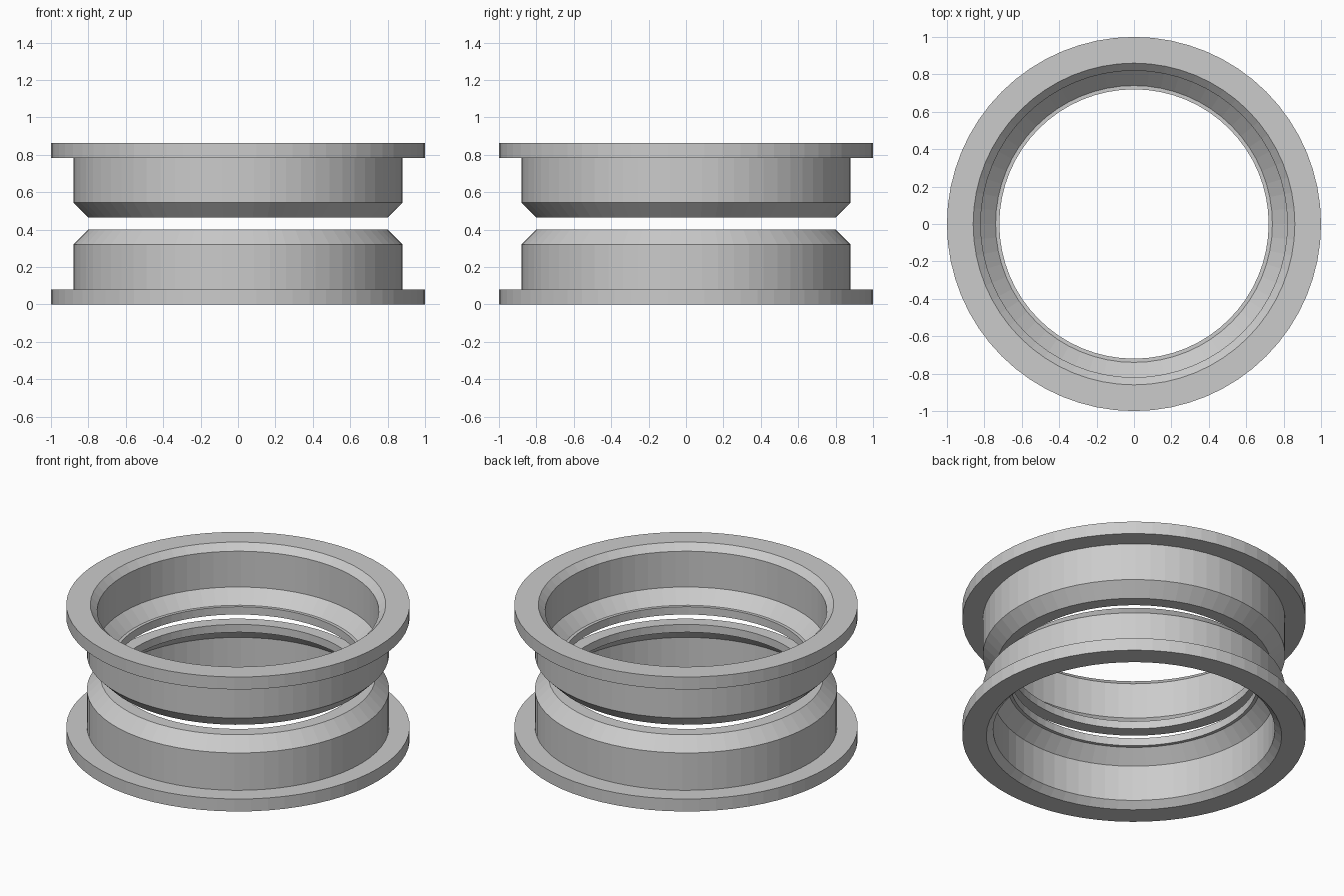
import bpy
import bmesh
from math import tau
from mathutils import Matrix, Vector

cube = bpy.data.objects.get("Cube")
if cube:
    bpy.data.objects.remove(cube, do_unlink=True)

SEGMENTS = 64
HEIGHT = 0.864

metal = bpy.data.materials.new("plain grey metal")
metal.use_nodes = True
GREY = (0.6, 0.6, 0.6, 1)
metal.diffuse_color = GREY
metal.node_tree.nodes["Principled BSDF"].inputs["Base Color"].default_value = GREY

# Closed cross-section of one flanged ring: (radius, height)
PROFILE = [
    (0.86, 0), (1, 0), (1, 0.08),                  # flange
    (0.88, 0.08), (0.88, 0.32), (0.80, 0.40),      # outer wall and bevel
    (0.72, 0.40), (0.72, 0.35), (0.74, 0.35),      # inner lip
    (0.82, 0.27), (0.82, 0.04),                    # bore and entry bevel
]


def flanged_ring(name, flipped=False):
    """Lathe the cross-section around z, optionally turned upside down."""
    bm = bmesh.new()
    loops = []
    for i in range(SEGMENTS):
        turn = Matrix.Rotation(tau * i / SEGMENTS, 3, "Z")
        loops.append([bm.verts.new(turn @ Vector((r, 0, HEIGHT - z if flipped else z)))
                      for r, z in PROFILE])
    n = len(PROFILE)
    for i, loop in enumerate(loops):
        following = loops[(i + 1) % SEGMENTS]
        for j in range(n):
            k = (j + 1) % n
            bm.faces.new((loop[j], following[j], following[k], loop[k]))
    bmesh.ops.recalc_face_normals(bm, faces=bm.faces)
    mesh = bpy.data.meshes.new(name)
    bm.to_mesh(mesh)
    bm.free()
    mesh.materials.append(metal)
    ring = bpy.data.objects.new(name, mesh)
    bpy.context.collection.objects.link(ring)
    return ring


flanged_ring("lower_ring")
flanged_ring("upper_ring", flipped=True)
